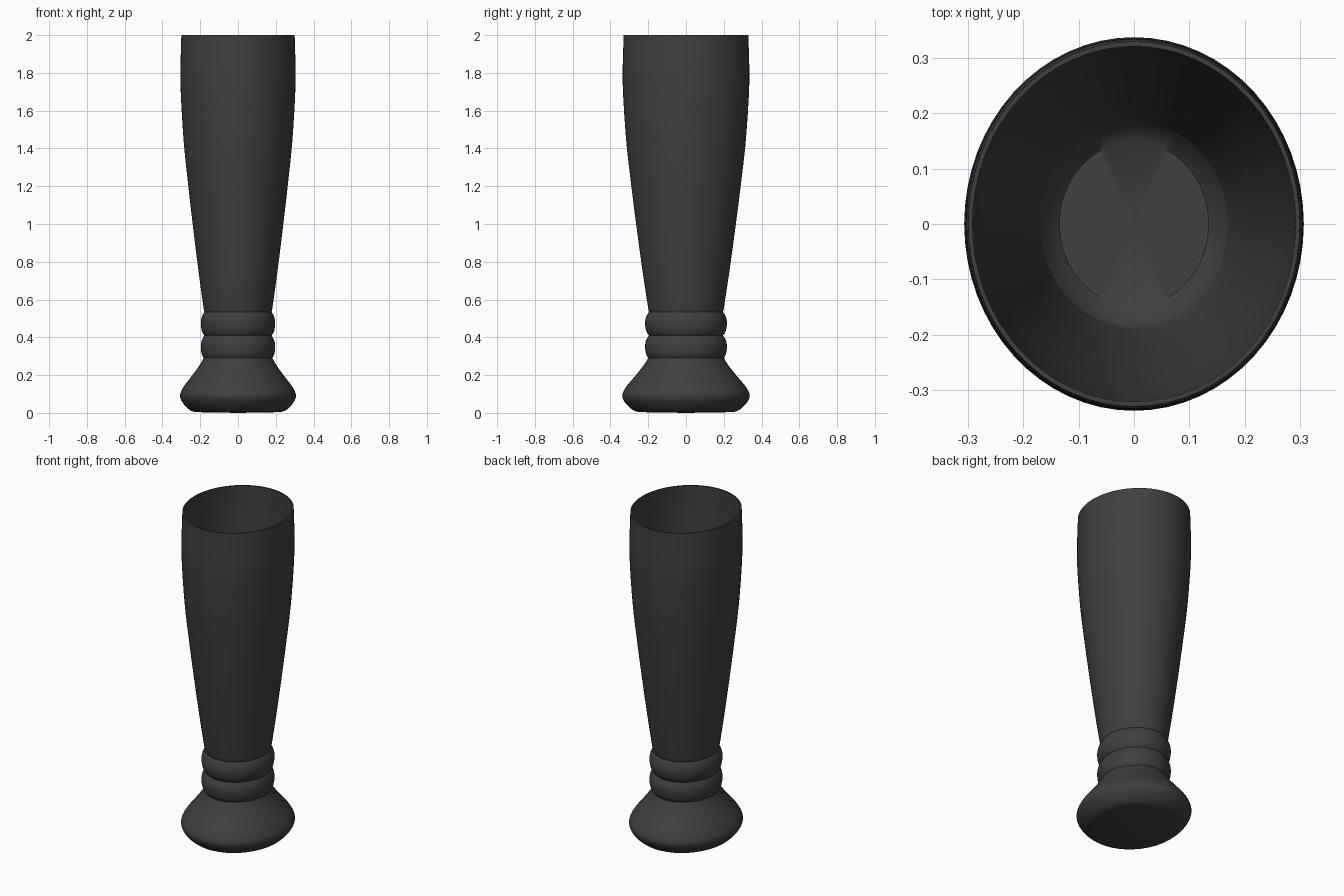
import bpy, bmesh, math

if "Cube" in bpy.data.objects:
    bpy.data.objects.remove(bpy.data.objects["Cube"])

SEGMENTS = 64
DEPTH_RATIO = 1.10   # oval plan: y radius over x radius


def smooth_run(pts, steps=5):
    """Catmull-Rom curve through (radius, height) points."""
    p = [pts[0]] + pts + [pts[-1]]
    out = []
    for i in range(1, len(p) - 2):
        for s in range(steps):
            t = s / steps
            out.append(tuple(
                0.5 * (2 * b + (c - a) * t + (2 * a - 5 * b + 4 * c - d) * t ** 2
                       + (3 * b - a - 3 * c + d) * t ** 3)
                for a, b, c, d in zip(p[i - 1], p[i], p[i + 1], p[i + 2])))
    return out + [pts[-1]]


def lathe(name, profile, mat):
    """Revolve a profile into an oval body, closing both ends with a pole."""
    bm = bmesh.new()
    rings = []
    for r, z in profile:
        if r == 0:
            rings.append([bm.verts.new((0, 0, z))] * SEGMENTS)
        else:
            rings.append([bm.verts.new((r * math.cos(a), r * DEPTH_RATIO * math.sin(a), z))
                          for a in (2 * math.pi * k / SEGMENTS for k in range(SEGMENTS))])
    for lo, hi in zip(rings, rings[1:]):
        for k in range(SEGMENTS):
            n = (k + 1) % SEGMENTS
            bm.faces.new(list(dict.fromkeys((lo[k], lo[n], hi[n], hi[k]))))
    bmesh.ops.recalc_face_normals(bm, faces=bm.faces)
    me = bpy.data.meshes.new(name)
    bm.to_mesh(me)
    bm.free()
    ob = bpy.data.objects.new(name, me)
    bpy.context.collection.objects.link(ob)
    me.materials.append(mat)
    bpy.context.view_layer.objects.active = ob
    ob.select_set(True)
    bpy.ops.object.shade_smooth_by_angle(angle=math.radians(40))
    return ob


charcoal = bpy.data.materials.new("charcoal")
charcoal.diffuse_color = (0.05, 0.05, 0.05, 1)
charcoal.use_nodes = True
charcoal.node_tree.nodes["Principled BSDF"].inputs["Base Color"].default_value = charcoal.diffuse_color

# Flared foot with a rounded edge
foot = smooth_run([(0.225, 0.004), (0.255, 0.015), (0.29, 0.05), (0.307, 0.09),
                   (0.29, 0.135), (0.245, 0.195), (0.205, 0.25), (0.182, 0.29)])
# Two beaded rings at the neck
beads = []
for base in (0.29, 0.415):
    beads += smooth_run([(0.182, base), (0.192, base + 0.022), (0.197, base + 0.06),
                         (0.192, base + 0.093), (0.178, base + 0.12)])
# Tall swelling body
body = smooth_run([(0.18, 0.54), (0.205, 0.72), (0.234, 0.95), (0.263, 1.2),
                   (0.286, 1.42), (0.301, 1.65), (0.305, 1.8), (0.3, 2.0)])
# Hollow inside, down to a flat floor above the beads
hollow = smooth_run([(0.292, 2.0), (0.296, 1.8), (0.291, 1.65), (0.276, 1.42),
                     (0.253, 1.2), (0.224, 0.95), (0.195, 0.72), (0.168, 0.56)])

lathe("vase", [(0, 0)] + foot + beads[1:] + body + hollow + [(0.135, 0.53), (0, 0.53)], charcoal)
